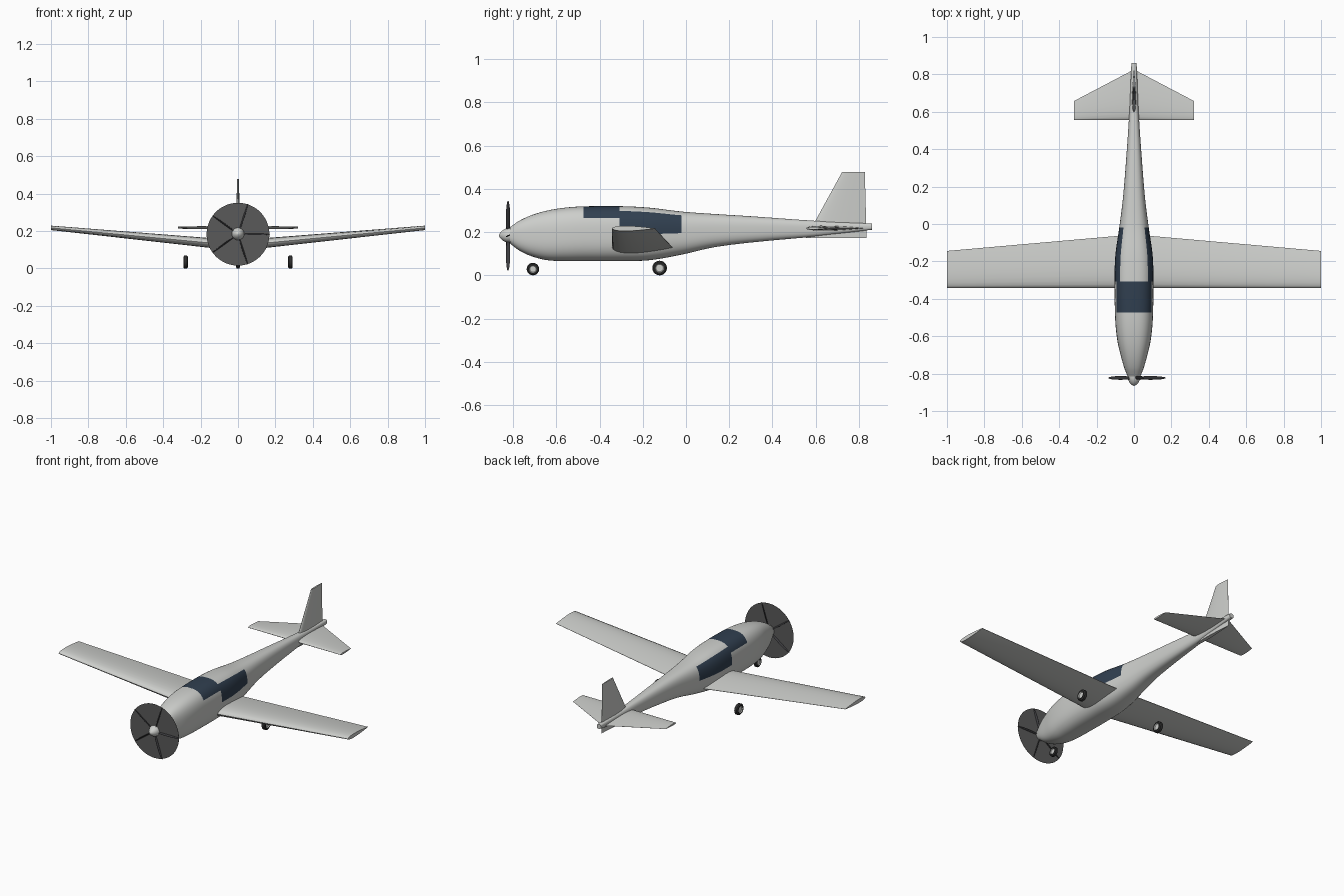
import bpy, bmesh
from math import sin, cos, pi, radians, copysign, sqrt
from mathutils import Vector, Matrix

cube = bpy.data.objects.get("Cube")
if cube:
    bpy.data.objects.remove(cube, do_unlink=True)


def material(name, r, g, b):
    m = bpy.data.materials.new(name)
    m.use_nodes = True
    m.diffuse_color = (r, g, b, 1)
    m.node_tree.nodes["Principled BSDF"].inputs["Base Color"].default_value = (r, g, b, 1)
    return m


PAINT = material("light_grey_paint", .61, .62, .6)
GLASS = material("dark_blue_glass", .03, .05, .08)
DISC = material("propeller_disc_grey", .1, .1, .1)
BLADE = material("blade_dark_grey", .045, .045, .05)
RUBBER = material("tyre_black", .03, .03, .03)


def finish(name, bm, mats, angle=35):
    bmesh.ops.recalc_face_normals(bm, faces=bm.faces)
    mesh = bpy.data.meshes.new(name)
    bm.to_mesh(mesh)
    bm.free()
    for m in mats:
        mesh.materials.append(m)
    ob = bpy.data.objects.new(name, mesh)
    bpy.context.collection.objects.link(ob)
    bpy.ops.object.select_all(action='DESELECT')
    ob.select_set(True)
    bpy.context.view_layer.objects.active = ob
    bpy.ops.object.shade_smooth_by_angle(angle=radians(angle))
    return ob


def loft(name, rings, mats, rule=None, angle=35):
    """Skin closed rings of points; rule(ring, side) picks the face material."""
    bm = bmesh.new()
    vs = [[bm.verts.new(p) for p in ring] for ring in rings]
    n = len(vs[0])
    for i in range(len(vs) - 1):
        for j in range(n):
            k = (j + 1) % n
            f = bm.faces.new((vs[i][j], vs[i][k], vs[i + 1][k], vs[i + 1][j]))
            if rule:
                f.material_index = rule(i, j)
    for ring in (vs[0], vs[-1]):
        cap = bm.faces.new(ring)
        cap.material_index = rule(-1, 0) if rule else 0
    return finish(name, bm, mats, angle)


# Fuselage: stations of y, top, bottom, half width
STATIONS = [
    (-.815, .222, .148, .034), (-.77, .253, .114, .052), (-.71, .28, .087, .069),
    (-.64, .3, .07, .086), (-.56, .313, .066, .097), (-.473, .319, .066, .102),
    (-.307, .32, .066, .104), (-.17, .313, .07, .1), (-.02, .295, .096, .079),
    (.13, .284, .13, .06), (.32, .272, .154, .044), (.6, .252, .18, .025),
    (.86, .239, .211, .014)]
STEPS, SIDES, BOXY = 5, 64, 2 / 2.7


def spline(a, b, c, d, t):
    """Smooth curve through b and c, with even slopes over uneven spacing."""
    h = c[0] - b[0]
    out = [b[0] + h * t]
    for k in range(1, 4):
        m0 = h * (c[k] - a[k]) / (c[0] - a[0])
        m1 = h * (d[k] - b[k]) / (d[0] - b[0])
        s = t * t * (3 - 2 * t)
        out.append(b[k] * (1 - s) + c[k] * s
                   + m0 * t * (1 - t) ** 2 - m1 * t * t * (1 - t))
    return out


def section(y, top, bottom, half):
    mid, high = (top + bottom) / 2, (top - bottom) / 2
    ring = []
    for j in range(SIDES):
        c, s = cos(2 * pi * j / SIDES), sin(2 * pi * j / SIDES)
        ring.append((half * copysign(abs(c) ** BOXY, c), y,
                     mid + high * copysign(abs(s) ** BOXY, s)))
    return ring


body = []
last = len(STATIONS) - 1
for i in range(last):
    quad = (STATIONS[max(i - 1, 0)], STATIONS[i], STATIONS[i + 1], STATIONS[min(i + 2, last)])
    body += [section(*spline(*quad, s / STEPS)) for s in range(STEPS)]
body.append(section(*STATIONS[-1]))


def glazing(ring, side):
    span = ring // STEPS
    up = min(side, SIDES // 2 - 1 - side)      # rows above the waist line
    if span == 5:
        return int(up >= 5)                    # windscreen over the top
    if span in (6, 7):
        return int(0 <= up < 9)                # side windows
    return 0


loft("fuselage", body, [PAINT, GLASS], glazing)

# Spinner: rounded cone
NOSE = Vector((0, -.815, .185))
tip = []
for i in range(9):
    a = pi / 2 * i / 8
    r = max(.034 * cos(a) ** 1.3, .001)
    tip.append([NOSE + Vector((r * cos(2 * pi * j / 24), -.05 * sin(a), r * sin(2 * pi * j / 24)))
                for j in range(24)])
loft("spinner", tip, [PAINT], angle=50)

# Propeller disc and five blades
HUB = Vector((0, -.823, .183))
loft("propeller_disc",
     [[HUB + Vector((.168 * cos(2 * pi * j / 48), y, .168 * sin(2 * pi * j / 48)))
       for j in range(48)] for y in (-.0005, .0005)], [DISC])

bm = bmesh.new()
for k in range(5):
    place = (Matrix.Translation(HUB) @ Matrix.Rotation(-2 * pi * k / 5, 4, 'Y')
             @ Matrix.Translation((.088, 0, 0)) @ Matrix.Rotation(radians(25), 4, 'X')
             @ Matrix.Diagonal((.083, .011, .003, 1)))
    bmesh.ops.create_uvsphere(bm, u_segments=16, v_segments=10, radius=1, matrix=place)
finish("propeller_blades", bm, [BLADE], 60)


def foil(lead, chord, thick, across):
    """Symmetric wing section running back from its leading edge."""
    n = 12
    xs = [(1 - cos(pi * i / n)) / 2 for i in range(n + 1)]
    half = [max(thick * (1.485 * sqrt(x) - .63 * x - 1.758 * x ** 2
                         + 1.4215 * x ** 3 - .5075 * x ** 4), 0) for x in xs]
    half[0], half[-1] = 0, thick * .02
    loop = [(xs[i], half[i]) for i in range(n + 1)]
    loop += [(xs[i], -half[i]) for i in range(n, 0, -1)]
    return [Vector(lead) + Vector((0, chord * x, 0)) + Vector(across) * h for x, h in loop]


# Flying surfaces
UP, SIDE = (0, 0, 1), (1, 0, 0)
loft("wing", [foil((x, -.342, .122 + .095 * abs(x)), .286 - .088 * abs(x),
                   .058 - .034 * abs(x), UP) for x in (-1, 0, 1)], [PAINT])
loft("tailplane", [foil((x, .556, .218), .27 if x == 0 else .102,
                        .024 if x == 0 else .011, UP) for x in (-.32, 0, .32)], [PAINT])
loft("fin", [foil((0, .555, .173), .28, .024, SIDE),
             foil((0, .722, .478), .105, .01, SIDE)], [PAINT])


# Wheels: tyre with pale hub
def wheel(name, x, y, r, w):
    profile = [(-.6, .5), (-1, .62), (-1, .82), (-.6, 1), (.6, 1), (1, .82), (1, .62), (.6, .5)]
    rings = [[(x + a * w, y + b * r * cos(pi * j / 10), r + b * r * sin(pi * j / 10))
              for j in range(20)] for a, b in profile]
    loft(name, rings, [RUBBER, PAINT], lambda i, j: int(i in (-1, 0, len(profile) - 2)))


wheel("nose_wheel", 0, -.708, .029, .01)
for label, s in (("left", 1), ("right", -1)):
    wheel(label + "_main_wheel", .28 * s, -.122, .034, .0125)
